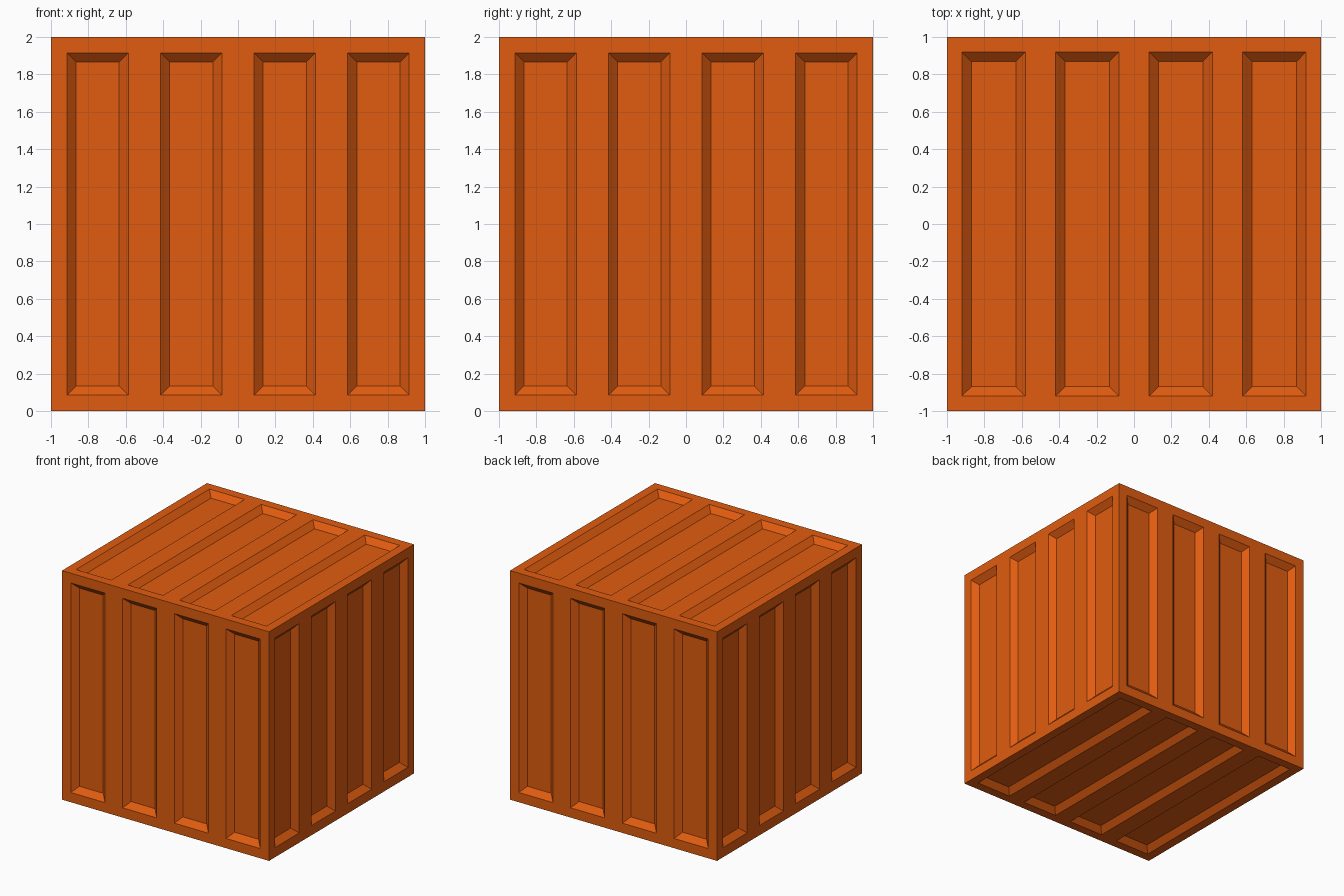
import bpy
import bmesh
from mathutils import Vector

default = bpy.data.objects.get("Cube")
if default:
    bpy.data.objects.remove(default, do_unlink=True)

BEVEL = 0.05      # width of the sloped panel walls
DEPTH = 0.047     # how far the panels are sunk
CENTRES = (-0.75, -0.25, 0.25, 0.75)

X, Y, Z = Vector((1, 0, 0)), Vector((0, 1, 0)), Vector((0, 0, 1))


def side_faces(bm, normal):
    return [f for f in bm.faces if f.normal.dot(normal) > 0.99]


def cut(bm, normal, axis, offset):
    """Slice only the faces of one side across the given axis."""
    faces = side_faces(bm, normal)
    edges = {e for f in faces for e in f.edges}
    verts = {v for f in faces for v in f.verts}
    bmesh.ops.bisect_plane(bm, geom=[*verts, *edges, *faces], dist=1e-5,
                           plane_co=axis * offset, plane_no=axis)


def outline_panels(bm, normal, across, along, half_width, half_length):
    """Divide one side into four long panels and return the panel faces."""
    for end in (-half_length, half_length):
        cut(bm, normal, along, end)
    for centre in CENTRES:
        for edge in (-half_width, half_width):
            cut(bm, normal, across, centre + edge)
    panels = []
    for face in side_faces(bm, normal):
        middle = face.calc_center_bounds()
        if abs(middle.dot(along)) < 0.01 and any(
                abs(middle.dot(across) - c) < 0.01 for c in CENTRES):
            panels.append(face)
    return panels


# Solid block
bm = bmesh.new()
bmesh.ops.create_cube(bm, size=2)
bm.normal_update()

# Panels on opposite pairs of sides: normal, across, along, half sizes
for normal, across, along, half_width, half_length in (
        (Y, X, Z, 0.165, 0.915),
        (X, Y, Z, 0.165, 0.915),
        (Z, X, Y, 0.17, 0.92)):
    for sign in (-1, 1):
        panels = outline_panels(bm, normal * sign, across, along,
                                half_width, half_length)
        # Sunken panels with sloped walls
        bmesh.ops.inset_individual(bm, faces=panels, thickness=BEVEL,
                                   depth=-DEPTH, use_even_offset=True)
        bm.normal_update()

bmesh.ops.translate(bm, verts=bm.verts, vec=Z)
mesh = bpy.data.meshes.new("container_body")
bm.to_mesh(mesh)
bm.free()

# Orange paint
paint = bpy.data.materials.new("orange_paint")
paint.use_nodes = True
colour = (0.75, 0.107, 0.005, 1)
paint.diffuse_color = colour
paint.node_tree.nodes["Principled BSDF"].inputs["Base Color"].default_value = colour
mesh.materials.append(paint)

body = bpy.data.objects.new("container_body", mesh)
bpy.context.scene.collection.objects.link(body)
